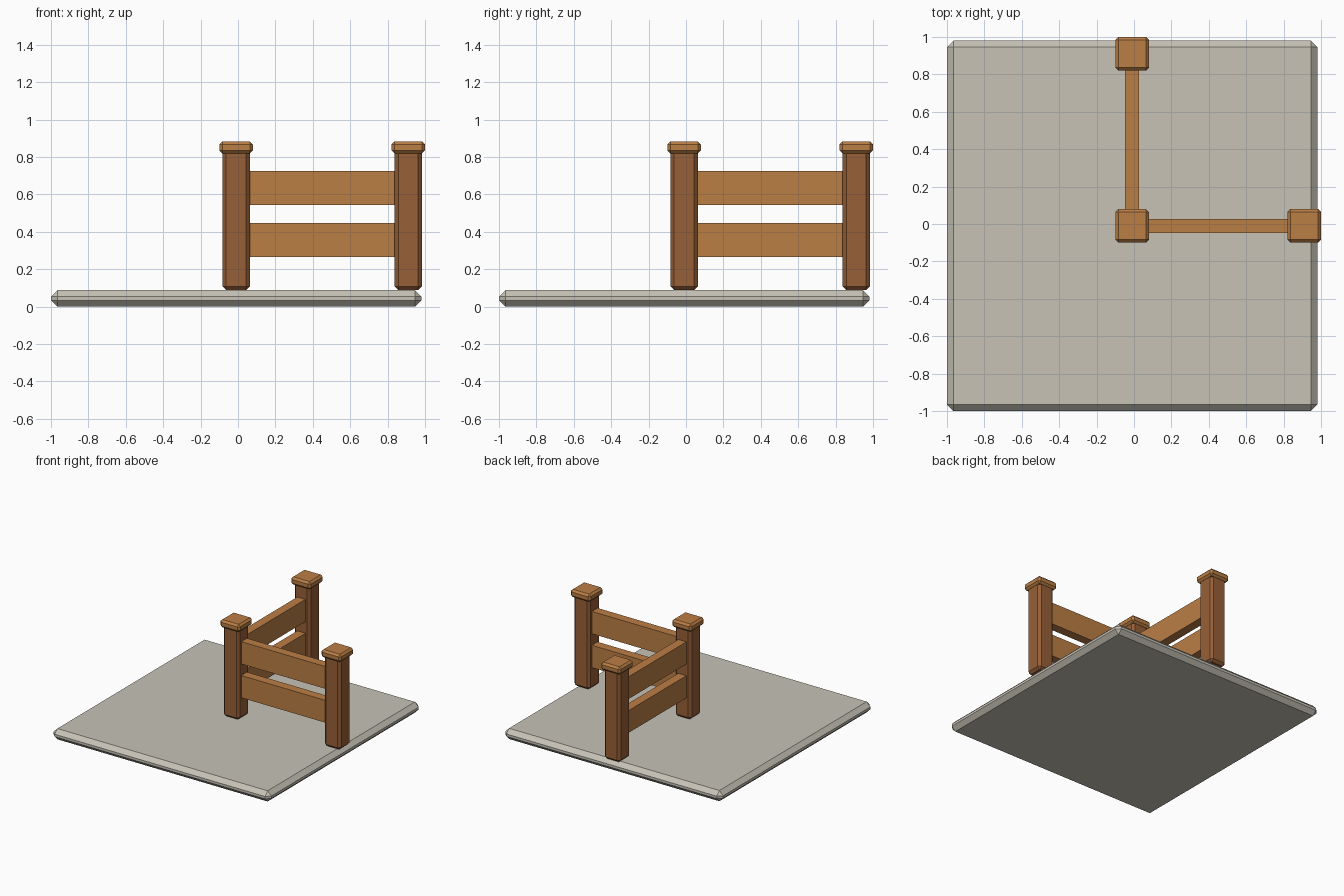
import bpy, bmesh
from mathutils import Vector

if "Cube" in bpy.data.objects:
    bpy.data.objects.remove(bpy.data.objects["Cube"])


def material(name, rgb):
    m = bpy.data.materials.new(name)
    m.diffuse_color = (*rgb, 1.0)
    m.use_nodes = True
    m.node_tree.nodes["Principled BSDF"].inputs["Base Color"].default_value = m.diffuse_color
    return m


STONE = material("pale stone", (0.57, 0.54, 0.47))
DARK_WOOD = material("dark wood", (0.31, 0.115, 0.038))
LIGHT_WOOD = material("light wood", (0.50, 0.21, 0.06))


def box(name, lo, hi, mat, bevel=0.0):
    """Box between two corners, with optional flat chamfers."""
    lo, hi = Vector(lo), Vector(hi)
    bm = bmesh.new()
    bmesh.ops.create_cube(bm, size=1.0)
    for v in bm.verts:
        v.co = (lo + hi) / 2 + v.co * (hi - lo)
    if bevel:
        bmesh.ops.bevel(bm, geom=bm.edges[:], offset=bevel,
                        segments=1, affect='EDGES')
    bmesh.ops.recalc_face_normals(bm, faces=bm.faces[:])
    mesh = bpy.data.meshes.new(name)
    bm.to_mesh(mesh)
    bm.free()
    mesh.materials.append(mat)
    obj = bpy.data.objects.new(name, mesh)
    bpy.context.collection.objects.link(obj)
    return obj


C, FAR = -0.01, 0.91      # corner post axis and end post axis
POST, CAP, RAIL = 0.073, 0.09, 0.037   # half widths

# Ground slab
box("base_slab", (-1, -1, 0), (0.98, 0.98, 0.088), STONE, 0.034)

# Posts with square caps
for name, x, y in (("corner", C, C), ("right", FAR, C), ("back", C, FAR)):
    box(name + "_post", (x - POST, y - POST, 0.088),
        (x + POST, y + POST, 0.84), DARK_WOOD, 0.02)
    box(name + "_post_cap", (x - CAP, y - CAP, 0.82),
        (x + CAP, y + CAP, 0.883), LIGHT_WOOD, 0.016)

# Two rails along each side of the corner
for level, z0, z1 in (("lower", 0.265, 0.448), ("upper", 0.543, 0.726)):
    box("right_" + level + "_rail", (C + 0.05, C - RAIL, z0),
        (FAR - 0.05, C + RAIL, z1), LIGHT_WOOD)
    box("back_" + level + "_rail", (C - RAIL, C + 0.05, z0),
        (C + RAIL, FAR - 0.05, z1), LIGHT_WOOD)
